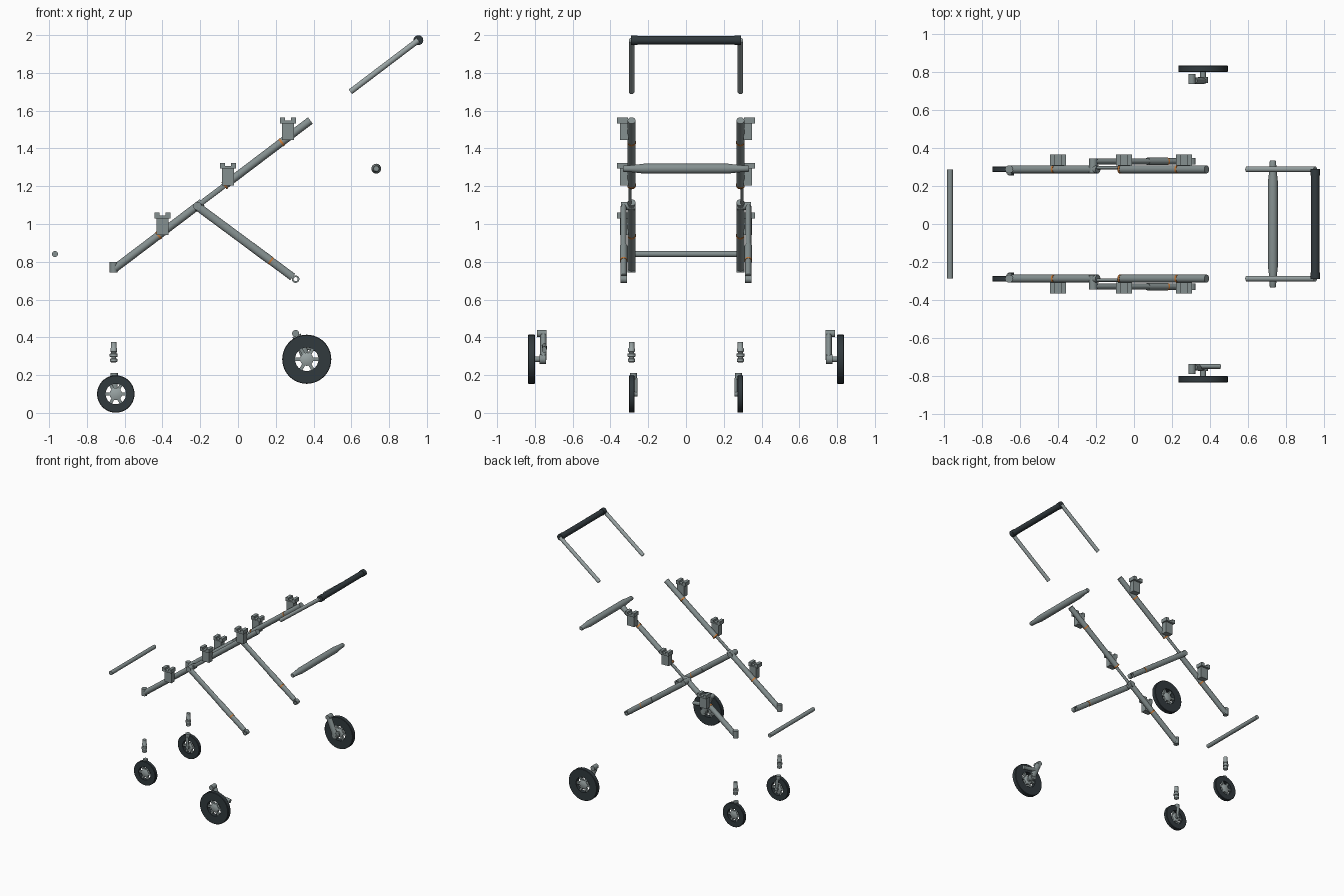
import bpy, bmesh, math
from mathutils import Vector, Matrix

cube = bpy.data.objects.get("Cube")
if cube:
    bpy.data.objects.remove(cube, do_unlink=True)


def material(name, rgb):
    m = bpy.data.materials.new(name)
    m.use_nodes = True
    m.diffuse_color = (*rgb, 1)
    m.node_tree.nodes["Principled BSDF"].inputs["Base Color"].default_value = (*rgb, 1)
    return m


METAL = material("grey metal", (0.235, 0.28, 0.28))
PALE = material("pale metal", (0.32, 0.37, 0.37))
RUBBER = material("dark rubber", (0.031, 0.042, 0.048))
ORANGE = material("orange pin", (0.6, 0.2, 0.04))


def finish(name, bm, mat):
    bmesh.ops.recalc_face_normals(bm, faces=bm.faces)
    mesh = bpy.data.meshes.new(name)
    bm.to_mesh(mesh)
    bm.free()
    ob = bpy.data.objects.new(name, mesh)
    bpy.context.collection.objects.link(ob)
    mesh.materials.append(mat)
    bpy.ops.object.select_all(action="DESELECT")
    ob.select_set(True)
    bpy.context.view_layer.objects.active = ob
    bpy.ops.object.shade_smooth_by_angle(angle=math.radians(40))


def lathe(name, origin, direction, profile, mat, closed=False, flat=1.0, n=24):
    """Turn a (radius, distance) profile around an axis; flat squashes it along y."""
    d = Vector(direction).normalized()
    side = Vector((0, 1, 0)) if abs(d.y) < 0.9 else Vector((1, 0, 0))
    up = d.cross(side)
    bm = bmesh.new()
    rings = []
    for r, a in profile:
        ring = []
        for i in range(n):
            t = math.tau * i / n
            offset = side * math.cos(t) * r * flat + up * math.sin(t) * r
            ring.append(bm.verts.new(Vector(origin) + d * a + offset))
        rings.append(ring)
    pairs = list(zip(rings, rings[1:]))
    if closed:
        pairs.append((rings[-1], rings[0]))
    else:
        bm.faces.new(rings[0])
        bm.faces.new(rings[-1])
    for a, b in pairs:
        for i in range(n):
            j = (i + 1) % n
            bm.faces.new((a[i], a[j], b[j], b[i]))
    finish(name, bm, mat)


def tube(name, p, q, r, mat=METAL, flat=1.0):
    d = Vector(q) - Vector(p)
    lathe(name, p, d, [(r, 0), (r, d.length)], mat, flat=flat)


def box(name, centre, size, mat=METAL, angle=0):
    bm = bmesh.new()
    bmesh.ops.create_cube(bm, size=1, matrix=Matrix.Translation(centre)
                          @ Matrix.Rotation(angle, 4, "Y") @ Matrix.Diagonal((*size, 1)))
    finish(name, bm, mat)


def wheel(name, x, y, z, radius, hole, hub, width):
    h = width / 2
    lathe(name + "_tyre", (x, y, z), (0, 1, 0),
          [(hole, -h), (radius - 0.003, -h), (radius, -h + 0.003),
           (radius, h - 0.003), (radius - 0.003, h), (hole, h)],
          RUBBER, closed=True, n=48)
    lathe(name + "_hub", (x, y, z), (0, 1, 0),
          [(hub * 0.5, -h), (hub, -h * 0.6), (hub, h * 0.6), (hub * 0.5, h)], PALE)
    for i in range(6):
        a = math.tau * i / 6
        mid = (hole + hub) / 2
        box(name + "_spoke", (x + mid * math.cos(a), y, z - mid * math.sin(a)),
            (hole - hub + 0.012, width * 0.6, hub * 0.5), METAL, a)


# Sloping rail line in the x-z plane
SLOPE = 0.757


def rail(x, y):
    return Vector((x, y, 0.766 + (x + 0.65) * SLOPE))


RAIL_DIR = Vector((1, 0, SLOPE)).normalized()

for s in (-1, 1):
    side = "right_" if s < 0 else "left_"
    y = 0.288 * s

    # Two-part folding rail with hinge link and caster socket
    tube(side + "lower_rail", rail(-0.65, y), rail(-0.19, y), 0.021)
    tube(side + "upper_rail", rail(-0.07, y), rail(0.383, y), 0.021)
    tube(side + "rail_link", rail(-0.2, y + 0.008 * s), rail(-0.05, y + 0.008 * s), 0.014, flat=0.6)
    tube(side + "rail_socket", (-0.658, y, 0.742), (-0.658, y, 0.8), 0.021)
    tube(side + "rail_pivot", rail(-0.215, 0.268 * s), rail(-0.215, 0.345 * s), 0.022)

    # Forked clamps standing on the rail, each with a pin band
    for x, ring in ((-0.4, -0.425), (-0.053, -0.074), (0.264, 0.226)):
        z = rail(x, 0).z - 0.014
        box(side + "clamp_body", (x, 0.327 * s, z + 0.047), (0.064, 0.044, 0.095))
        box(side + "clamp_flare", (x, 0.337 * s, z + 0.096), (0.084, 0.058, 0.014))
        for e in (-1, 1):
            box(side + "clamp_prong", (x + e * 0.029, 0.337 * s, z + 0.11),
                (0.026, 0.058, 0.018))
        lathe(side + "pin_band", rail(ring, y), RAIL_DIR,
              [(0.0228, 0), (0.0228, 0.011)], ORANGE)

    # Oval rear leg with sleeve and eyelet
    top, foot = Vector((-0.215, 0.33 * s, 1.093)), Vector((0.305, 0.33 * s, 0.708))
    tube(side + "upper_leg", top, top.lerp(foot, 0.65), 0.022, flat=0.72)
    tube(side + "lower_leg", top.lerp(foot, 0.64), top.lerp(foot, 0.97), 0.021, flat=0.8)
    tube(side + "leg_sleeve", top.lerp(foot, 0.55), top.lerp(foot, 0.74), 0.0225, flat=0.88)
    tube(side + "leg_band", top.lerp(foot, 0.74), top.lerp(foot, 0.755), 0.0222, ORANGE, 0.88)
    lathe(side + "leg_eyelet", foot, (0, 1, 0),
          [(0.011, -0.017), (0.02, -0.017), (0.02, 0.017), (0.011, 0.017)], METAL, closed=True)

    # Handle arm and grip end
    tube(side + "handle_arm", (0.595, y, 1.7), (0.955, y, 1.973), 0.015, PALE)
    tube(side + "grip_end", (0.955, 0.256 * s, 1.973), (0.955, 0.29 * s, 1.973), 0.026, RUBBER)

    # Caster spindle with stacked collars
    lathe(side + "caster_spindle", (-0.658, y, 0.268), (0, 0, 1),
          [(0.013, 0), (0.019, 0.004), (0.019, 0.018), (0.013, 0.021), (0.013, 0.027),
           (0.021, 0.03), (0.021, 0.045), (0.014, 0.048), (0.014, 0.054), (0.018, 0.057),
           (0.018, 0.072), (0.015, 0.076), (0.015, 0.106)], PALE)

    # Caster wheel with one-sided fork
    wheel(side + "caster", -0.647, y, 0.1, 0.099, 0.054, 0.033, 0.03)
    tube(side + "caster_fork", (-0.647, 0.264 * s, 0.1), (-0.655, 0.264 * s, 0.185), 0.013, flat=0.6)
    tube(side + "caster_axle", (-0.647, 0.256 * s, 0.1), (-0.647, y, 0.1), 0.014)
    tube(side + "caster_cap", (-0.655, 0.278 * s, 0.18), (-0.655, 0.278 * s, 0.21), 0.019)

    # Rear wheel with axle, bracket arm and knob
    wheel(side + "rear_wheel", 0.364, 0.818 * s, 0.284, 0.13, 0.062, 0.035, 0.036)
    tube(side + "rear_axle", (0.364, 0.74 * s, 0.284), (0.364, 0.81 * s, 0.284), 0.015)
    tube(side + "rear_boss", (0.364, 0.742 * s, 0.284), (0.364, 0.775 * s, 0.284), 0.026)
    tube(side + "bracket_arm", (0.364, 0.755 * s, 0.284), (0.31, 0.755 * s, 0.41), 0.024, flat=0.7)
    tube(side + "bracket_knob", (0.305, 0.738 * s, 0.42), (0.305, 0.79 * s, 0.42), 0.019)

# Brake lever on one rear wheel only
tube("brake_lever", (0.33, -0.75, 0.355), (0.455, -0.75, 0.335), 0.016, flat=0.8)

# Handle grip
tube("handle_grip", (0.955, -0.27, 1.973), (0.955, 0.27, 1.973), 0.023, RUBBER)

# Tapered rear crossbar
lathe("tapered_crossbar", (0.732, -0.334, 1.293), (0, 1, 0),
      [(0.014, 0), (0.017, 0.005), (0.018, 0.04), (0.026, 0.11),
       (0.026, 0.558), (0.018, 0.628), (0.017, 0.663), (0.014, 0.668)], METAL)

# Straight front crossbar
tube("front_crossbar", (-0.969, -0.288, 0.841), (-0.969, 0.288, 0.841), 0.016)
